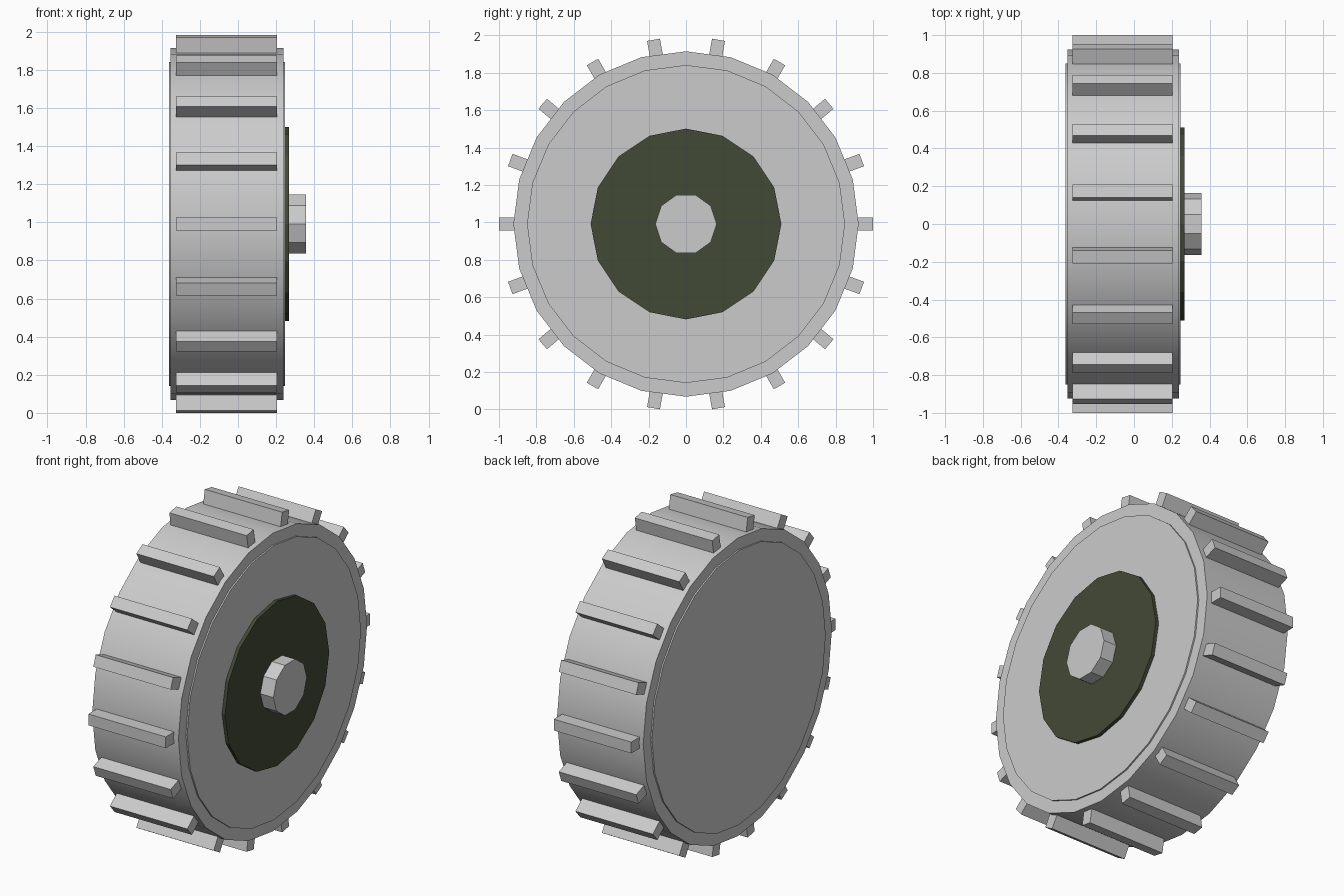
import bpy, bmesh
from math import cos, sin, tau, radians
from mathutils import Matrix

if "Cube" in bpy.data.objects:
    bpy.data.objects.remove(bpy.data.objects["Cube"])

CZ = 0.991  # axle height


def finish(name, bm, smooth=False, mat=None):
    bmesh.ops.recalc_face_normals(bm, faces=bm.faces)
    me = bpy.data.meshes.new(name)
    bm.to_mesh(me)
    bm.free()
    ob = bpy.data.objects.new(name, me)
    bpy.context.collection.objects.link(ob)
    ob.location.z = CZ
    if mat:
        me.materials.append(mat)
    if smooth:
        bpy.ops.object.select_all(action='DESELECT')
        ob.select_set(True)
        bpy.context.view_layer.objects.active = ob
        bpy.ops.object.shade_smooth_by_angle(angle=radians(30))
    return ob


def lathe(name, profile, sides, smooth=False, mat=None):
    """Turn (x, radius) points around the x axis and cap both ends."""
    bm = bmesh.new()
    rings = [[bm.verts.new((x, r * cos(tau * i / sides), r * sin(tau * i / sides)))
              for i in range(sides)] for x, r in profile]
    for a, b in zip(rings, rings[1:]):
        for i in range(sides):
            j = (i + 1) % sides
            bm.faces.new((a[i], a[j], b[j], b[i]))
    bm.faces.new(rings[0])
    bm.faces.new(rings[-1])
    return finish(name, bm, smooth, mat)


# Tyre with a slightly raised disc on each side
lathe("tyre", [(-0.362, 0.85), (-0.353, 0.85), (-0.353, 0.923),
               (0.238, 0.923), (0.238, 0.85), (0.247, 0.85)], 24, smooth=True)

# Green hub plate and axle stub
green = bpy.data.materials.new("dark_green")
green.diffuse_color = (0.055, 0.068, 0.036, 1)
green.use_nodes = True
green.node_tree.nodes["Principled BSDF"].inputs["Base Color"].default_value = green.diffuse_color
lathe("hub_plate", [(0.23, 0.51), (0.268, 0.51)], 16, mat=green)
lathe("axle", [(0.25, 0.164), (0.357, 0.164)], 10)

# Tread bars around the rim
bm = bmesh.new()
for k in range(18):
    m = (Matrix.Rotation(tau * k / 18, 4, 'X')
         @ Matrix.Translation((-0.06, 0.94, 0))
         @ Matrix.Diagonal((0.53, 0.12, 0.07, 1)))
    bmesh.ops.create_cube(bm, size=1, matrix=m)
finish("tread_bars", bm)
